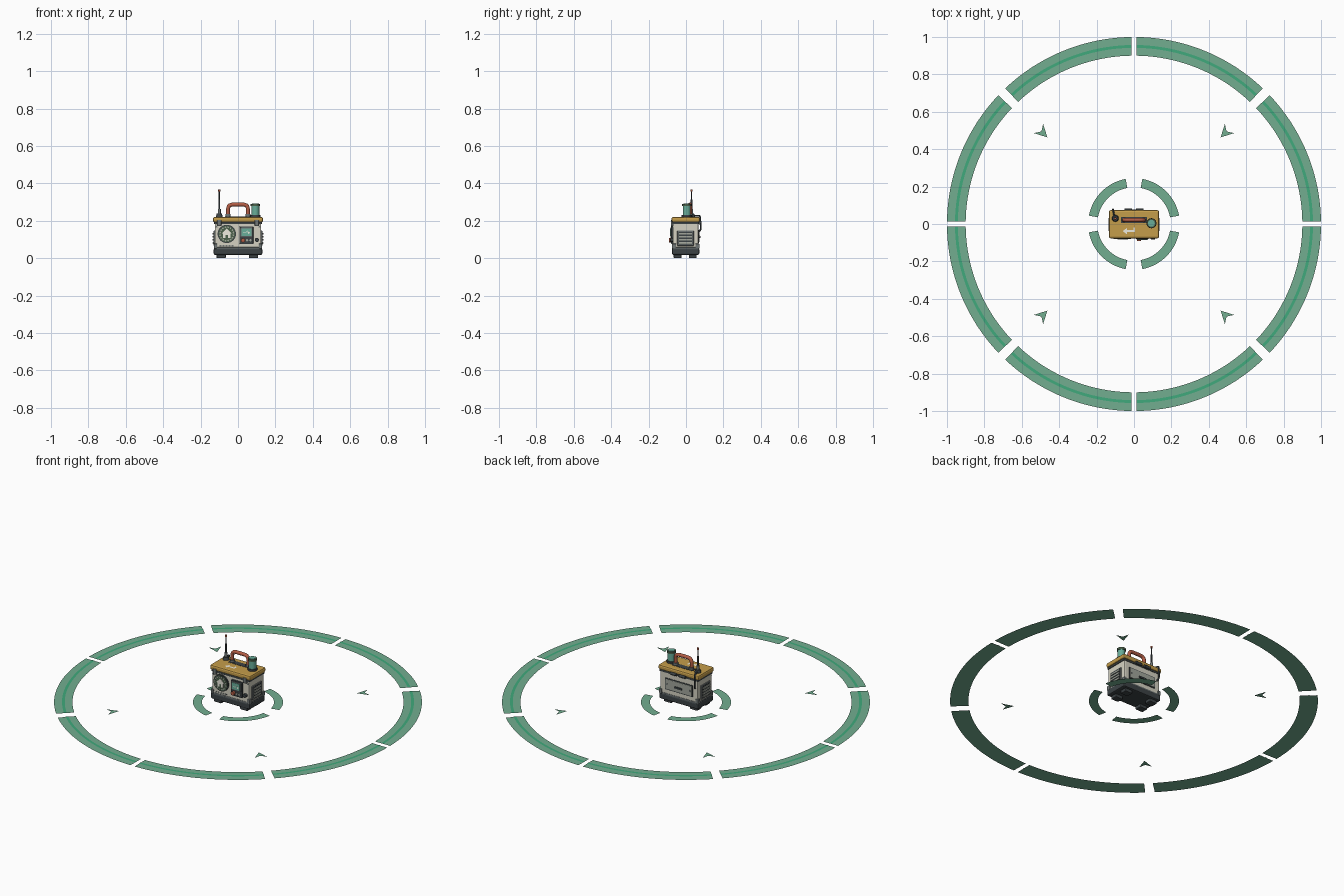
import bpy, bmesh, math
from mathutils import Vector, Matrix

if "Cube" in bpy.data.objects:
    bpy.data.objects.remove(bpy.data.objects["Cube"])

MATS = {}
COL = dict(cream=(.66, .64, .54), mustard=(.56, .34, .07), dark=(.045, .055, .06), steel=(.16, .18, .18),
           red=(.45, .11, .06), ring=(.17, .42, .28), bright=(.05, .40, .20), glass=(.14, .42, .32),
           olive=(.07, .12, .07), white=(.85, .83, .74), panel=(.36, .38, .33))


def finish(name, bm, col, smooth=False):
    if col not in MATS:
        MATS[col] = bpy.data.materials.new(col)
        MATS[col].diffuse_color = (*COL[col], 1)
    me = bpy.data.meshes.new(name)
    bm.to_mesh(me)
    bm.free()
    me.materials.append(MATS[col])
    ob = bpy.data.objects.new(name, me)
    bpy.context.collection.objects.link(ob)
    if smooth:
        bpy.ops.object.select_all(action='DESELECT')
        ob.select_set(True)
        bpy.context.view_layer.objects.active = ob
        bpy.ops.object.shade_smooth_by_angle(angle=math.radians(40))
    return ob


def box(name, x, y, z, col, bev=0.0):
    """Box from (min, max) ranges, optionally chamfered."""
    bm = bmesh.new()
    c = [(a[0] + a[1]) / 2 for a in (x, y, z)]
    s = [a[1] - a[0] for a in (x, y, z)]
    bmesh.ops.create_cube(bm, size=1, matrix=Matrix.Translation(c) @ Matrix.Diagonal((*s, 1)))
    if bev:
        bmesh.ops.bevel(bm, geom=bm.edges[:], offset=bev, segments=2, affect='EDGES', profile=.5)
    return finish(name, bm, col)


def cyl(name, a, b, r, col, r2=None, n=24):
    """Cylinder or cone from point a to point b."""
    a, b = Vector(a), Vector(b)
    bm = bmesh.new()
    m = Matrix.Translation((a + b) / 2) @ (b - a).to_track_quat('Z', 'Y').to_matrix().to_4x4()
    bmesh.ops.create_cone(bm, cap_ends=True, segments=n, radius1=r, radius2=r if r2 is None else r2,
                          depth=(b - a).length, matrix=m)
    return finish(name, bm, col, True)


def flat(name, pts, col):
    """Single upward-facing sheet."""
    bm = bmesh.new()
    f = bm.faces.new([bm.verts.new(p) for p in pts])
    f.normal_update()
    if f.normal.z < 0:
        f.normal_flip()
    return finish(name, bm, col)


def prism(name, pts, y0, y1, col):
    """x,z outline extruded along y."""
    bm = bmesh.new()
    f = bm.faces.new([bm.verts.new((x, y0, z)) for x, z in pts])
    r = bmesh.ops.extrude_face_region(bm, geom=[f])
    bmesh.ops.translate(bm, vec=(0, y1 - y0, 0), verts=[v for v in r['geom'] if isinstance(v, bmesh.types.BMVert)])
    bmesh.ops.recalc_face_normals(bm, faces=bm.faces[:])
    return finish(name, bm, col)


def arc(name, r0, r1, a0, a1, z, col, n=20):
    """Flat ring segment, angles in degrees."""
    bm = bmesh.new()
    rows = []
    for i in range(n + 1):
        a = math.radians(a0 + (a1 - a0) * i / n)
        rows.append([bm.verts.new((r * math.cos(a), r * math.sin(a), z)) for r in (r0, r1)])
    for p, q in zip(rows, rows[1:]):
        bm.faces.new((p[0], p[1], q[1], q[0]))
    return finish(name, bm, col)


def tube(name, pts, r, col, corner=0.02):
    """Round tube along a path with rounded corners."""
    P = [Vector(p) for p in pts]
    path = [P[0]]
    for a, b, c in zip(P, P[1:], P[2:]):
        s, e = b + (a - b).normalized() * corner, b + (c - b).normalized() * corner
        path += [s.lerp(b, t).lerp(b.lerp(e, t), t) for t in (0, .2, .4, .6, .8, 1)]
    path.append(P[-1])
    bm = bmesh.new()
    rings = []
    for i, p in enumerate(path):
        d = (path[min(i + 1, len(path) - 1)] - path[max(i - 1, 0)]).normalized()
        u = d.cross(Vector((.13, 1, .07))).normalized()
        v = d.cross(u)
        rings.append([bm.verts.new(p + r * (u * math.cos(k * math.pi / 6) + v * math.sin(k * math.pi / 6)))
                      for k in range(12)])
    for A, B in zip(rings, rings[1:]):
        for k in range(12):
            bm.faces.new((A[k], A[(k + 1) % 12], B[(k + 1) % 12], B[k]))
    bm.faces.new(rings[0])
    bm.faces.new(rings[-1])
    bmesh.ops.recalc_face_normals(bm, faces=bm.faces[:])
    return finish(name, bm, col, True)


# Ground markings: outer ring, bright stripe, inner ring, inward arrows
for i in range(8):
    g0, g1 = (.8, 1.5) if i % 2 == 0 else (1.5, .8)
    arc('outer_ring_segment', .90, 1.0, i * 45 + g0, i * 45 + 45 - g1, .002, 'ring')
    arc('outer_ring_stripe', .942, .957, i * 45 + g0, i * 45 + 45 - g1, .0035, 'bright')
for i in range(4):
    arc('inner_ring_segment', .196, .245, i * 90 + 10.5, i * 90 + 79.5, .002, 'ring')
    a = math.radians(45 + 90 * i)
    rot = Matrix.Rotation(a, 4, 'Z')
    flat('inward_arrow', [rot @ Vector(p) for p in
                          ((.655, 0, .002), (.722, .035, .002), (.70, 0, .002), (.722, -.035, .002))], 'ring')

# Body, base, lid
box('body', (-.124, .124), (-.07, .067), (.04, .2), 'cream', .006)
box('base', (-.13, .13), (-.074, .071), (.018, .054), 'dark', .007)
box('base_trim', (-.127, .127), (-.072, .069), (.05, .059), 'steel', .002)
box('lid_seal', (-.128, .128), (-.072, .069), (.182, .194), 'dark', .002)
box('lid', (-.134, .134), (-.077, .074), (.192, .221), 'mustard', .009)
for x in (-.09, .083):
    for y in (-.045, .036):
        box('foot', (x - .025, x + .025), (y - .021, y + .021), (0, .028), 'dark', .005)
for sx in (-1, 1):
    for y in (-.064, .061):
        box('corner_guard', sorted((sx * .112, sx * .129)), (y - .011, y + .011), (.05, .078), 'steel', .003)
    box('front_latch', (sx * .1 - .011, sx * .1 + .011), (-.081, -.068), (.172, .204), 'steel', .003)

# Handle
for x in (-.053, .053):
    cyl('handle_socket', (x, .022, .218), (x, .022, .236), .014, 'steel')
tube('handle', [(-.053, .022, .225), (-.053, .022, .287), (.053, .022, .287), (.053, .022, .225)], .0105, 'red', .026)
box('handle_recess', (-.07, .07), (.006, .038), (.22, .2225), 'dark')

# Antenna with cable down the back
cyl('antenna_base', (-.1, .03, .218), (-.1, .03, .238), .019, 'dark', .014)
cyl('antenna_collar', (-.1, .03, .238), (-.1, .03, .262), .008, 'steel')
cyl('antenna_lower_rod', (-.1, .03, .26), (-.1, .03, .315), .005, 'dark')
cyl('antenna_upper_rod', (-.1, .03, .31), (-.1, .03, .36), .003, 'dark')
cyl('antenna_tip', (-.1, .03, .356), (-.1, .03, .367), .006, 'red')
tube('antenna_cable', [(-.104, .035, .226), (-.112, .076, .228), (-.112, .079, .15), (-.105, .062, .135)],
     .0045, 'dark', .012)

# Glass canister
cyl('canister_base', (.093, .004, .218), (.093, .004, .232), .027, 'dark')
cyl('canister_glass', (.093, .004, .23), (.093, .004, .28), .021, 'glass')
cyl('canister_cap', (.093, .004, .278), (.093, .004, .29), .025, 'olive')
cyl('canister_lens', (.093, .004, .289), (.093, .004, .293), .018, 'glass')

# Return arrow on the lid
flat('lid_arrow', [(-.06, -.038, .2215), (-.037, -.02, .2215), (-.037, -.033, .2215), (-.004, -.033, .2215),
                   (-.004, -.018, .2215), (.006, -.018, .2215), (.006, -.043, .2215), (-.037, -.043, .2215),
                   (-.037, -.056, .2215)], 'white')

# Front emblem: disc, leaf wreath, house
ex, ez = -.06, .13
cyl('emblem_rim', (ex, -.066, ez), (ex, -.077, ez), .049, 'dark', n=32)
cyl('emblem_disc', (ex, -.07, ez), (ex, -.079, ez), .044, 'olive', n=32)
for i in range(16):
    a = math.tau * (i + .5) / 16
    c, s = math.cos(a), math.sin(a)
    prism('wreath_leaf', [(ex + r * c - t * s, ez + r * s + t * c) for r, t in
                          ((.034, -.006), (.041, -.001), (.038, .006), (.032, .002))], -.081, -.078, 'panel')
prism('house_symbol', [(ex + x, ez + z) for x, z in
                       ((-.028, .001), (0, .028), (.028, .001), (.019, .001), (.019, -.022), (.006, -.022),
                        (.006, -.005), (-.006, -.005), (-.006, -.022), (-.019, -.022), (-.019, .001))],
      -.082, -.078, 'white')

# Front control panel
box('control_panel', (.008, .082), (-.079, -.066), (.076, .17), 'dark', .004)
box('screen_frame', (.014, .076), (-.083, -.076), (.115, .164), 'steel', .002)
box('screen', (.019, .071), (-.085, -.08), (.12, .159), 'glass')
prism('screen_trace', [(.026, .137), (.042, .137), (.05, .15), (.056, .128), (.064, .137),
                       (.056, .134), (.05, .144), (.042, .134), (.026, .134)], -.086, -.084, 'white')
cyl('red_knob', (.027, -.076, .096), (.027, -.092, .096), .011, 'red')
for x in (.049, .066):
    cyl('small_button', (x, -.076, .096), (x, -.085, .096), .006, 'panel', n=16)
cyl('side_port', (.101, -.066, .098), (.101, -.084, .098), .011, 'dark')
for x in (-.115, .115):
    for z in (.07, .168):
        cyl('front_bolt', (x, -.066, z), (x, -.0735, z), .005, 'steel', n=12)
for i in range(5):
    box('front_mark', (-.1 + i * .016, -.089 + i * .016), (-.0715, -.068), (.064, .07), 'steel')

# Louvred vents on both sides
for s in (-1, 1):
    box('vent_frame', sorted((s * .12, s * .13)), (-.047, .042), (.066, .148), 'steel', .003)
    box('vent_back', sorted((s * .128, s * .1315)), (-.04, .035), (.073, .141), 'dark')
    for k in range(4):
        z = .077 + k * .0165
        box('vent_slat', sorted((s * .13, s * .135)), (-.038, .033), (z, z + .009), 'panel', .001)

# Back access panel, latches and hinges
box('back_panel_rim', (-.092, .092), (.06, .0695), (.082, .152), 'dark', .002)
box('back_panel', (-.087, .087), (.066, .072), (.087, .147), 'panel', .002)
box('back_panel_grip', (-.025, .025), (.07, .078), (.107, .118), 'dark', .002)
for x in (-.076, .076):
    cyl('back_panel_screw', (x, .07, .117), (x, .075, .117), .005, 'steel', n=12)
for x in (-.03, .03):
    cyl('lid_hinge', (x - .02, .076, .192), (x + .02, .076, .192), .008, 'dark', n=16)

for m in bpy.data.materials:
    if m.users and not m.is_grease_pencil:
        m.use_nodes = True
        m.node_tree.nodes["Principled BSDF"].inputs["Base Color"].default_value = m.diffuse_color
